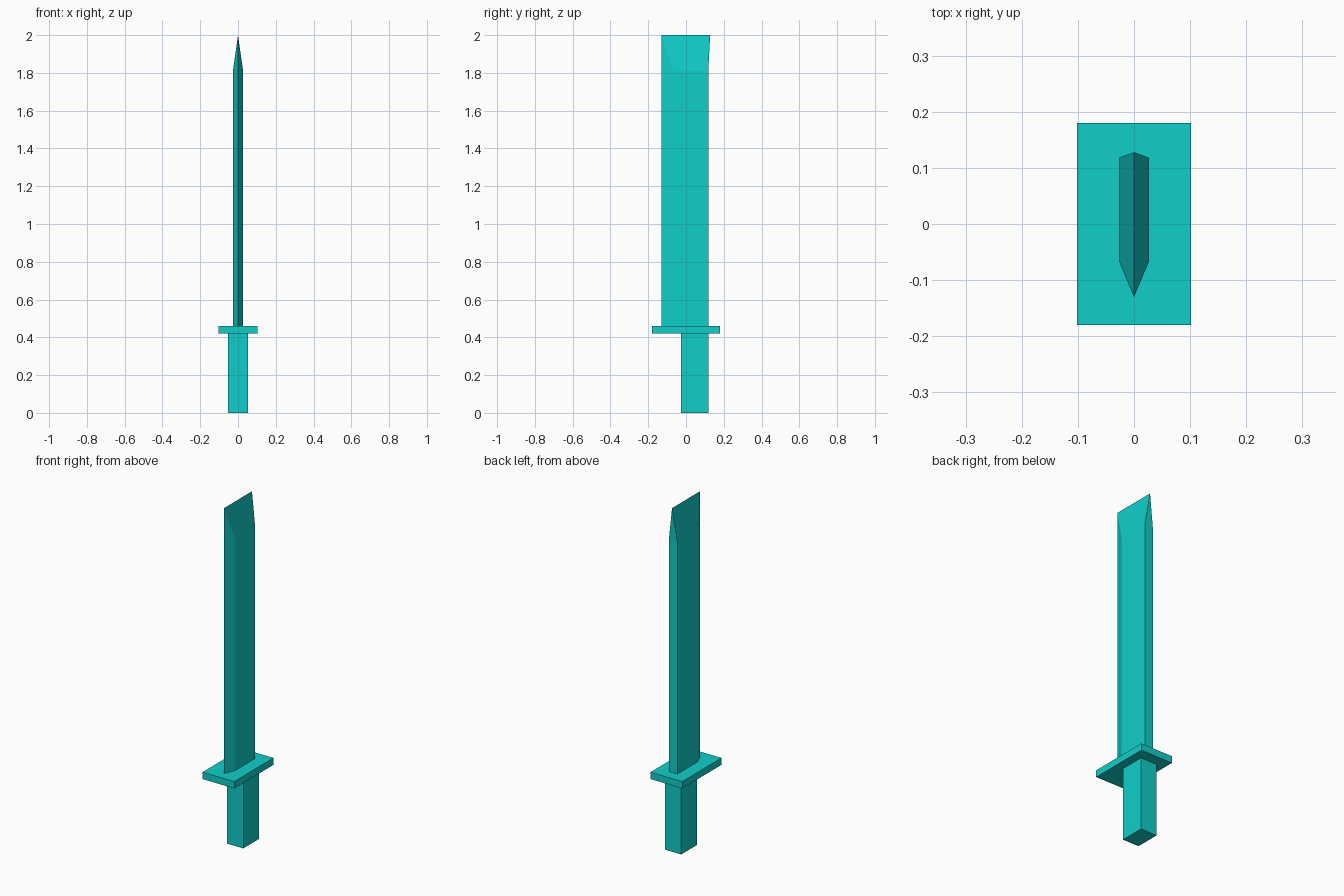
import bpy, bmesh

if "Cube" in bpy.data.objects:
    bpy.data.objects.remove(bpy.data.objects["Cube"])

teal = bpy.data.materials.new("teal")
teal.diffuse_color = (0.005, 0.62, 0.59, 1)
teal.use_nodes = True
teal.node_tree.nodes["Principled BSDF"].inputs["Base Color"].default_value = teal.diffuse_color


def finish(name, bm):
    bmesh.ops.recalc_face_normals(bm, faces=bm.faces)
    mesh = bpy.data.meshes.new(name)
    bm.to_mesh(mesh)
    bm.free()
    mesh.materials.append(teal)
    obj = bpy.data.objects.new(name, mesh)
    bpy.context.collection.objects.link(obj)
    return obj


def box(name, lo, hi):
    bm = bmesh.new()
    bmesh.ops.create_cube(bm, size=1)
    for v in bm.verts:
        v.co = [(a + b) / 2 + c * (b - a) for a, b, c in zip(lo, hi, v.co)]
    return finish(name, bm)


# Grip and guard
box("grip", (-0.052, -0.026, 0), (0.052, 0.118, 0.42))
box("guard", (-0.102, -0.18, 0.42), (0.102, 0.18, 0.46))

# Blade: five-sided section, closing to a ridge line at the top
profile = [(0, -0.13), (0.027, -0.066), (0.027, 0.118),
           (-0.027, 0.118), (-0.027, -0.066)]
bm = bmesh.new()
low = [bm.verts.new((x, y, 0.46)) for x, y in profile]
high = [bm.verts.new((x, y, 1.81)) for x, y in profile]
tip_front = bm.verts.new((0, -0.13, 2))
tip_back = bm.verts.new((0, 0.128, 2))
bm.faces.new(low)
for i in range(5):
    j = (i + 1) % 5
    bm.faces.new((low[i], low[j], high[j], high[i]))
edge, r_front, r_back, l_back, l_front = high
bm.faces.new((r_back, l_back, tip_back))
for front, back in ((r_front, r_back), (l_front, l_back)):
    bm.faces.new((edge, front, tip_front))
    bm.faces.new((front, back, tip_back))
    bm.faces.new((front, tip_back, tip_front))
finish("blade", bm)
